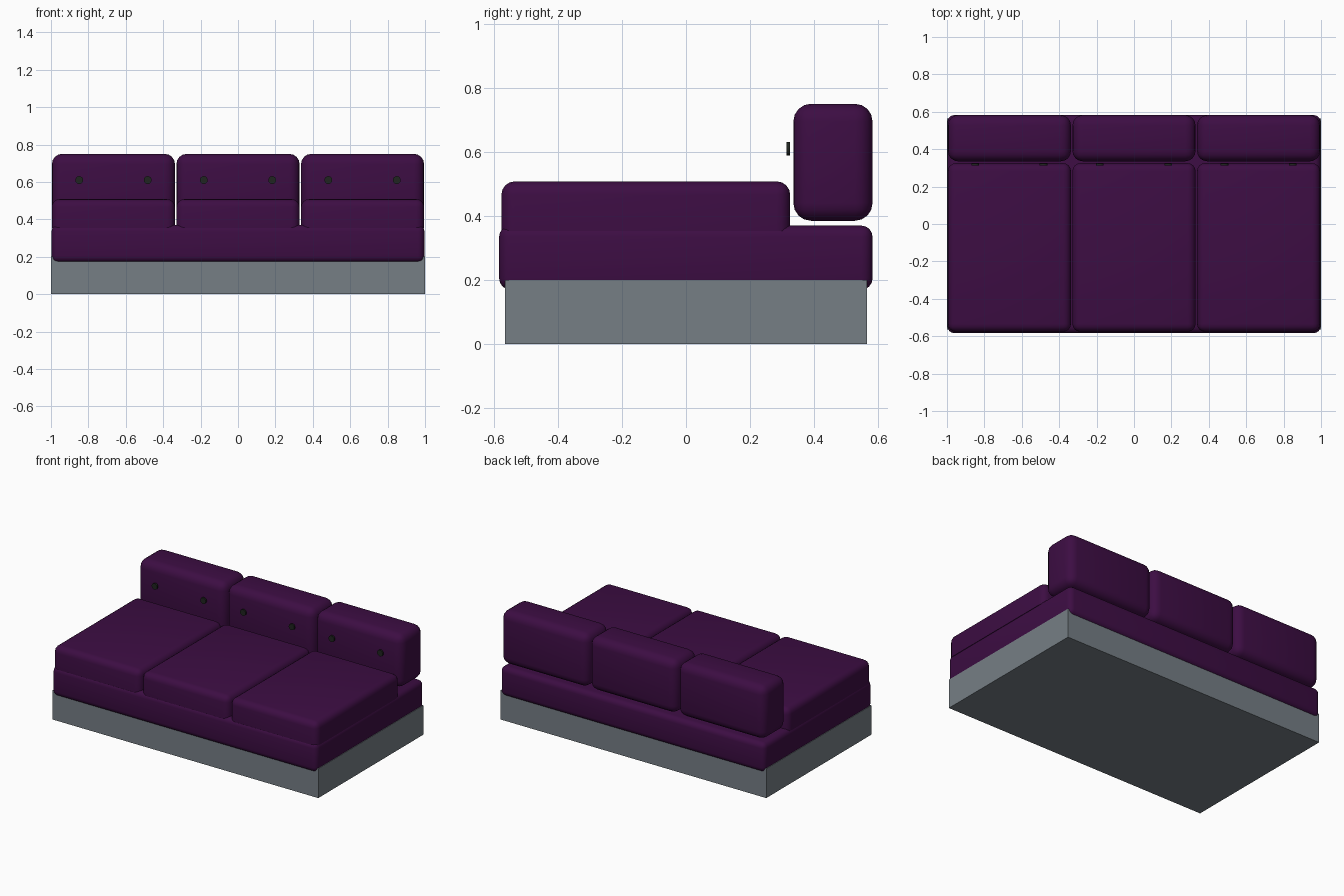
import bpy, bmesh, math
from mathutils import Matrix, Vector

cube = bpy.data.objects.get("Cube")
if cube:
    bpy.data.objects.remove(cube, do_unlink=True)


def material(name, rgb):
    m = bpy.data.materials.new(name)
    m.use_nodes = True
    m.diffuse_color = (*rgb, 1)
    bsdf = next(n for n in m.node_tree.nodes if n.type == "BSDF_PRINCIPLED")
    bsdf.inputs["Base Color"].default_value = (*rgb, 1)
    bsdf.inputs["Roughness"].default_value = 0.8
    return m


PURPLE = material("plum fabric", (0.046, 0.004, 0.056))
GREY = material("blue grey base", (0.18, 0.21, 0.235))
DARK = material("dark button", (0.014, 0.018, 0.014))


def finish(name, bm, mat, smooth=False):
    mesh = bpy.data.meshes.new(name)
    bm.to_mesh(mesh)
    bm.free()
    mesh.materials.append(mat)
    obj = bpy.data.objects.new(name, mesh)
    bpy.context.collection.objects.link(obj)
    if smooth:
        bpy.ops.object.select_all(action="DESELECT")
        obj.select_set(True)
        bpy.context.view_layer.objects.active = obj
        bpy.ops.object.shade_smooth_by_angle(angle=math.radians(40))
    return obj


def box(name, lo, hi, mat, radius=0, round_bottom=True):
    """Box between two corners, with optionally rounded edges."""
    lo, hi = Vector(lo), Vector(hi)
    bm = bmesh.new()
    bmesh.ops.create_cube(bm, size=1)
    bmesh.ops.scale(bm, vec=hi - lo, verts=bm.verts)
    bmesh.ops.translate(bm, vec=(lo + hi) / 2, verts=bm.verts)
    if radius:
        middle = (lo.z + hi.z) / 2
        edges = [e for e in bm.edges
                 if round_bottom or any(v.co.z > middle for v in e.verts)]
        bmesh.ops.bevel(bm, geom=edges, offset=radius, segments=4,
                        profile=0.5, affect="EDGES")
    return finish(name, bm, mat, bool(radius))


def button(name, x):
    bm = bmesh.new()
    place = Matrix.Translation((x, 0.319, 0.61)) @ Matrix.Rotation(math.pi / 2, 4, "X")
    bmesh.ops.create_cone(bm, cap_ends=True, segments=16, radius1=0.021,
                          radius2=0.021, depth=0.011, matrix=place)
    return finish(name, bm, DARK, True)


# Plinth and the long lower cushion
box("base", (-1, -0.565, 0), (1, 0.565, 0.2), GREY)
box("lower_cushion", (-0.997, -0.583, 0.17), (0.997, 0.582, 0.37), PURPLE, 0.035)

# Three seats, each with a back cushion and two buttons
for side, cx in (("right", -0.666), ("middle", 0), ("left", 0.666)):
    x0, x1 = cx - 0.329, cx + 0.329
    box(f"{side}_seat_cushion", (x0, -0.576, 0.353), (x1, 0.325, 0.508),
        PURPLE, 0.042, round_bottom=False)
    box(f"{side}_back_cushion", (x0, 0.335, 0.385), (x1, 0.582, 0.75), PURPLE, 0.055)
    for label, dx in (("outer_a", -0.183), ("outer_b", 0.183)):
        button(f"{side}_back_button_{label[-1]}", cx + dx)
